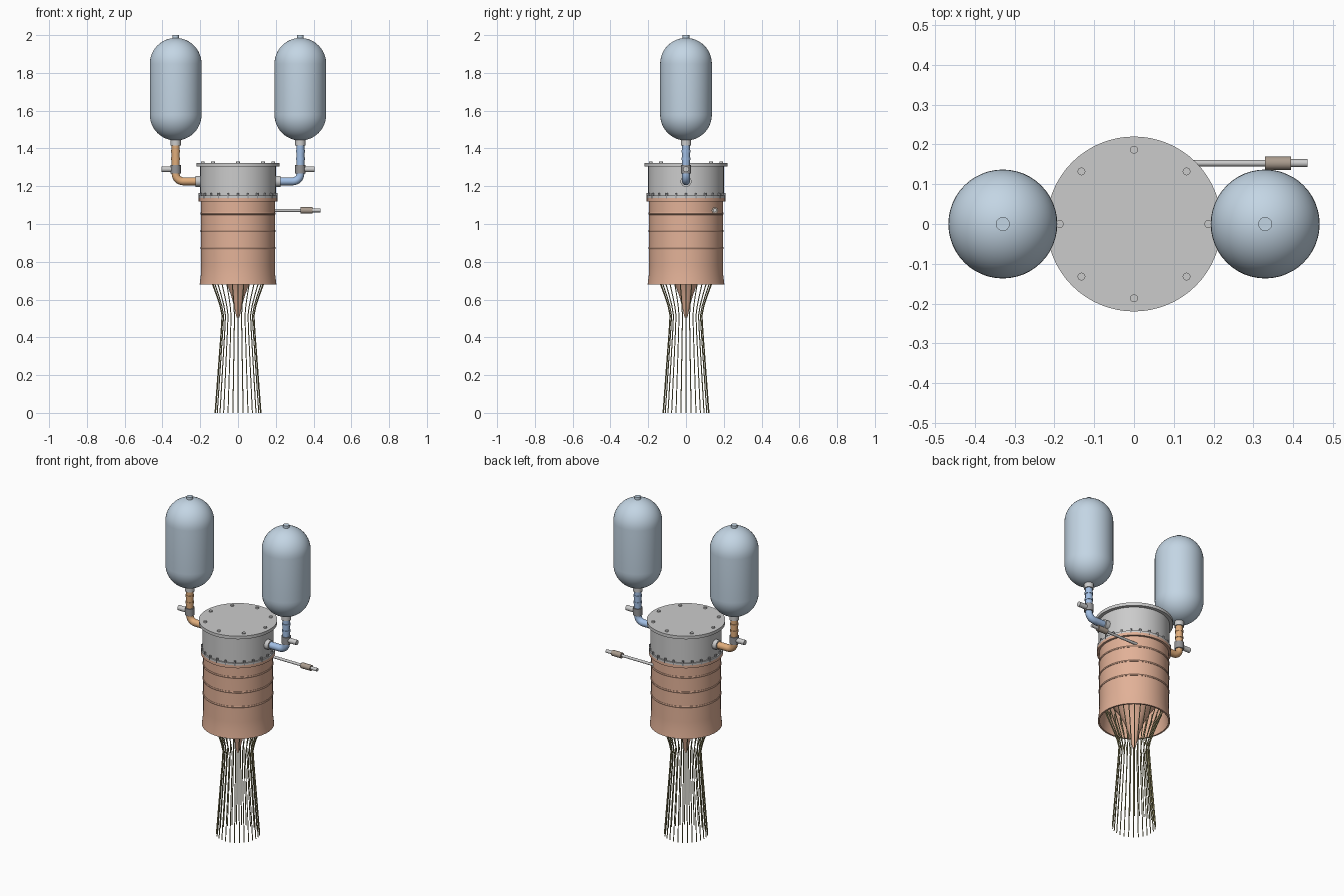
import bpy, bmesh
from math import pi, sin, cos
from mathutils import Matrix, Vector

if "Cube" in bpy.data.objects:
    bpy.data.objects.remove(bpy.data.objects["Cube"])


def mat(name, r, g, b):
    m = bpy.data.materials.new(name)
    m.diffuse_color = (r, g, b, 1)
    m.use_nodes = True
    m.node_tree.nodes["Principled BSDF"].inputs["Base Color"].default_value = m.diffuse_color
    return m


STEEL = mat("steel", 0.55, 0.55, 0.55)
DARK = mat("dark_steel", 0.3, 0.3, 0.31)
TANK = mat("tank_blue", 0.55, 0.67, 0.78)
COPPER = mat("copper", 0.76, 0.44, 0.31)
FUEL = mat("fuel_orange", 0.75, 0.42, 0.2)
OXID = mat("oxidiser_blue", 0.36, 0.52, 0.78)
BRONZE = mat("bronze", 0.4, 0.33, 0.27)
FLOW = mat("flow_olive", 0.42, 0.38, 0.18)


def finish(name, bm, m):
    bmesh.ops.remove_doubles(bm, verts=bm.verts, dist=1e-6)
    bmesh.ops.recalc_face_normals(bm, faces=bm.faces)
    me = bpy.data.meshes.new(name)
    bm.to_mesh(me)
    bm.free()
    me.materials.append(m)
    ob = bpy.data.objects.new(name, me)
    bpy.context.collection.objects.link(ob)
    return ob


def lathe(name, profile, m, x=0, segs=64):
    """Spin an (r, z) profile round a vertical axis at x."""
    bm = bmesh.new()
    vs = [bm.verts.new((r, 0, z)) for r, z in profile]
    es = [bm.edges.new(p) for p in zip(vs, vs[1:])]
    bmesh.ops.spin(bm, geom=vs + es, cent=(0, 0, 0), axis=(0, 0, 1),
                   angle=2 * pi, steps=segs, use_duplicate=False)
    bmesh.ops.translate(bm, verts=bm.verts, vec=(x, 0, 0))
    return finish(name, bm, m)


def add_cyl(bm, a, b, r, segs=24):
    a, b = Vector(a), Vector(b)
    rot = (b - a).to_track_quat('Z', 'Y').to_matrix().to_4x4()
    bmesh.ops.create_cone(bm, cap_ends=True, segments=segs, radius1=r, radius2=r,
                          depth=(b - a).length, matrix=Matrix.Translation((a + b) / 2) @ rot)


def cyl(name, a, b, r, m, segs=24):
    bm = bmesh.new()
    add_cyl(bm, a, b, r, segs)
    return finish(name, bm, m)


def bolts(name, count, ring, z0, z1, r, m):
    bm = bmesh.new()
    for i in range(count):
        t = 2 * pi * i / count
        x, y = ring * cos(t), ring * sin(t)
        add_cyl(bm, (x, y, z0), (x, y, z1), r, 12)
    return finish(name, bm, m)


def tubes(name, paths, r, m, res):
    cu = bpy.data.curves.new(name, 'CURVE')
    cu.dimensions = '3D'
    cu.bevel_depth, cu.bevel_resolution, cu.use_fill_caps = r, res, True
    for path in paths:
        s = cu.splines.new('POLY')
        s.points.add(len(path) - 1)
        for p, c in zip(s.points, path):
            p.co = (*c, 1)
    cu.materials.append(m)
    ob = bpy.data.objects.new(name, cu)
    bpy.context.collection.objects.link(ob)
    bpy.ops.object.select_all(action='DESELECT')
    ob.select_set(True)
    bpy.context.view_layer.objects.active = ob
    bpy.ops.object.convert(target='MESH')


# Injector head with lid and bolted flange
lathe("injector_head", [(0, 1.14), (0.2, 1.14), (0.2, 1.31), (0, 1.31)], STEEL)
lathe("head_lid", [(0, 1.305), (0.22, 1.305), (0.22, 1.324), (0, 1.324)], STEEL)
bolts("lid_bolts", 8, 0.187, 1.32, 1.331, 0.01, STEEL)
lathe("head_flange", [(0, 1.138), (0.208, 1.138), (0.208, 1.15), (0, 1.15)], STEEL)
bolts("flange_bolts", 24, 0.203, 1.135, 1.163, 0.006, DARK)

# Combustion casing: open-bottomed shell with stiffening rings
lathe("outer_casing", [(0, 1.13), (0.195, 1.13), (0.195, 0.78), (0.197, 0.73), (0.203, 0.68),
                       (0.193, 0.68), (0.183, 0.75), (0.183, 1.09), (0, 1.09)], COPPER)
lathe("casing_flange", [(0.19, 1.12), (0.208, 1.12), (0.208, 1.138), (0.19, 1.138)], COPPER)
for i, z in enumerate((1.055, 0.963, 0.872)):
    lathe(f"casing_ring_{i + 1}", [(0.19, z - 0.007), (0.197, z - 0.006), (0.199, z),
                                   (0.197, z + 0.006), (0.19, z + 0.007)], COPPER)

# Central concave spike
lathe("central_spike", [(0, 0.503), (0.008, 0.506), (0.02, 0.56), (0.036, 0.62), (0.058, 0.68),
                        (0.09, 0.74), (0.125, 0.79), (0.15, 0.84), (0.155, 0.9),
                        (0.155, 1.09)], COPPER)

# Exhaust flow lines around the spike
line = [(0.168, 0.8), (0.16, 0.745), (0.135, 0.68), (0.113, 0.62), (0.095, 0.565),
        (0.085, 0.515), (0.09, 0.43), (0.122, 0.0)]
N = 28
tubes("exhaust_flow_lines",
      [[(r * cos(2 * pi * i / N), r * sin(2 * pi * i / N), z) for r, z in line]
       for i in range(N)], 0.0028, FLOW, 1)

# Tanks and feed lines, mirrored left and right
R, X, PZ, BEND = 0.137, 0.33, 1.226, 0.04
for side, s, m in (("left", -1, FUEL), ("right", 1, OXID)):
    arc = [pi / 2 * i / 12 for i in range(13)]
    prof = [(R * sin(t), 1.579 - R * cos(t)) for t in arc] + \
           [(R * cos(t), 1.848 + R * sin(t)) for t in arc]
    lathe(side + "_tank", prof, TANK, s * X, 48)
    cx = s * X
    cyl(side + "_tank_cap", (cx, 0, 1.975), (cx, 0, 2.0), 0.0175, TANK)
    cyl(side + "_tank_outlet", (cx, 0, 1.415), (cx, 0, 1.45), 0.027, STEEL)
    elbow = [(s * (X - BEND + BEND * cos(t)), 0, PZ + BEND - BEND * sin(t)) for t in arc]
    tubes(side + "_feed_pipe", [[(cx, 0, 1.44)] + elbow + [(s * 0.19, 0, PZ)]], 0.021, m, 5)
    for i, z in enumerate((1.345, 1.385)):
        cyl(f"{side}_pipe_collar_{i + 1}", (cx, 0, z - 0.006), (cx, 0, z + 0.006), 0.024, m)
    cyl(side + "_valve_body", (cx, 0, 1.268), (cx, 0, 1.312), 0.027, DARK)
    cyl(side + "_valve_stem", (cx, 0, 1.29), (s * 0.405, 0, 1.29), 0.015, STEEL)
    cyl(side + "_inlet_flange", (s * 0.195, 0, PZ), (s * 0.225, 0, PZ), 0.029, STEEL)

# Tangential igniter tube
Y, Z = 0.153, 1.072
cyl("igniter_tube", (0.1, Y, Z), (0.4, Y, Z), 0.008, STEEL)
cyl("igniter_collar", (0.33, Y, Z), (0.395, Y, Z), 0.017, BRONZE)
cyl("igniter_tip", (0.39, Y, Z), (0.437, Y, Z), 0.01, STEEL)

# Smooth shading with crisp edges
bpy.ops.object.select_all(action='SELECT')
bpy.context.view_layer.objects.active = bpy.data.objects["injector_head"]
bpy.ops.object.shade_smooth_by_angle(angle=0.6)
